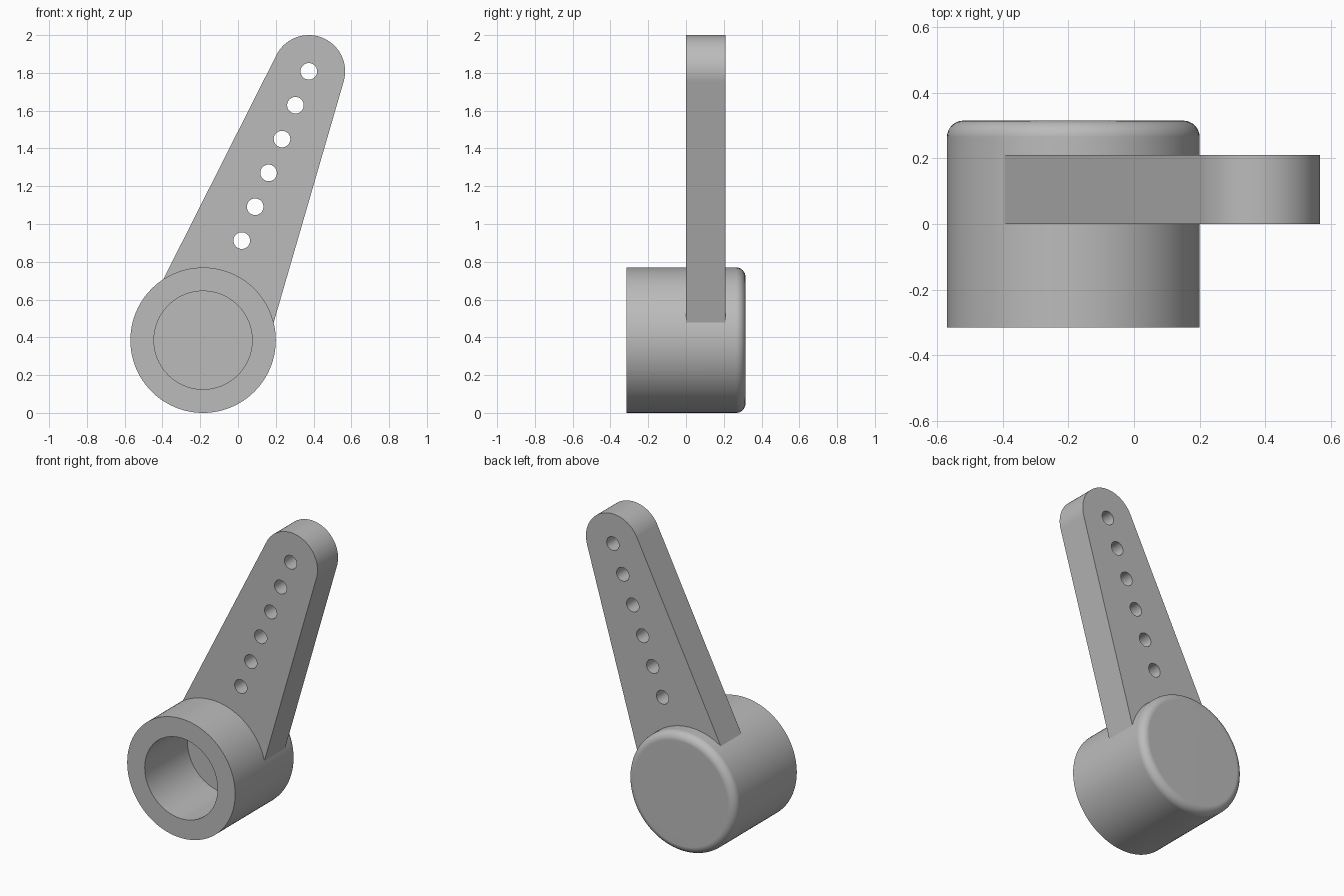
import bpy, bmesh, math
from mathutils import Vector, Matrix

if "Cube" in bpy.data.objects:
    bpy.data.objects.remove(bpy.data.objects["Cube"], do_unlink=True)

HUB = Vector((-0.185, 0, 0.385))
TIP = Vector((0.375, 0, 1.808))
HUB_R, BORE_R, FILLET = 0.385, 0.26, 0.05
FRONT, BACK, FLOOR = -0.315, 0.315, 0.12
ARM_FRONT, ARM_BACK = 0.0, 0.21
BASE_R, TIP_R = 0.333, 0.192

grey = bpy.data.materials.new("plain grey")
grey.use_nodes = True
grey.diffuse_color = (0.5, 0.5, 0.5, 1)
grey.node_tree.nodes["Principled BSDF"].inputs["Base Color"].default_value = (0.5, 0.5, 0.5, 1)


def make_object(name, bm):
    bmesh.ops.recalc_face_normals(bm, faces=bm.faces)
    mesh = bpy.data.meshes.new(name)
    bm.to_mesh(mesh)
    bm.free()
    obj = bpy.data.objects.new(name, mesh)
    mesh.materials.append(grey)
    bpy.context.collection.objects.link(obj)
    return obj


def add_prism(bm, outline, y0, y1):
    face = bm.faces.new([bm.verts.new((x, y0, z)) for x, z in outline])
    side = bmesh.ops.extrude_face_region(bm, geom=[face])["geom"]
    moved = [v for v in side if isinstance(v, bmesh.types.BMVert)]
    bmesh.ops.translate(bm, verts=moved, vec=(0, y1 - y0, 0))


def arc(centre, radius, start, end, steps):
    angles = [start + (end - start) * i / steps for i in range(steps + 1)]
    return [(centre.x + radius * math.cos(a), centre.z + radius * math.sin(a)) for a in angles]


def circle(centre, radius, steps):
    return arc(centre, radius, 0, math.tau, steps)[:-1]


def finish(obj):
    bpy.ops.object.select_all(action="DESELECT")
    obj.select_set(True)
    bpy.context.view_layer.objects.active = obj
    bpy.ops.object.shade_smooth_by_angle(angle=math.radians(30))
    weighted = obj.modifiers.new("Flat caps", "WEIGHTED_NORMAL")
    weighted.keep_sharp = True


# Hub: lathed cup with a blind bore at the front and a rounded back rim
profile = [(0, FLOOR), (BORE_R, FLOOR), (BORE_R, FRONT), (HUB_R, FRONT)]
for i in range(9):
    a = math.pi / 2 * i / 8
    profile.append((HUB_R - FILLET + FILLET * math.cos(a), BACK - FILLET + FILLET * math.sin(a)))
profile.append((0, BACK))
bm = bmesh.new()
points = [bm.verts.new(HUB + Vector((r, y, 0))) for r, y in profile]
edges = [bm.edges.new(pair) for pair in zip(points, points[1:])]
bmesh.ops.spin(bm, geom=points + edges, cent=HUB, axis=(0, 1, 0), angle=math.tau, steps=96)
bmesh.ops.remove_doubles(bm, verts=bm.verts, dist=0.0001)
finish(make_object("hub", bm))

# Arm: tapered bar whose sides are tangent to a base circle and the tip circle
span = TIP - HUB
heading = math.atan2(span.z, span.x)
spread = math.acos((BASE_R - TIP_R) / span.length)
outline = arc(TIP, TIP_R, heading - spread, heading + spread, 40)
outline += arc(HUB, BASE_R, heading + spread, heading + math.tau - spread, 48)
bm = bmesh.new()
add_prism(bm, outline, ARM_FRONT, ARM_BACK)
arm = make_object("arm", bm)

# Cutter: row of linkage holes, and the space taken by the hub
bm = bmesh.new()
first_hole = Vector((0.02, 0, 0.912))
for i in range(6):
    add_prism(bm, circle(first_hole.lerp(TIP, i / 5), 0.044, 32), -0.3, 0.5)
add_prism(bm, circle(HUB, 0.36, 96), -0.3, 0.5)
cutter = make_object("arm_cutter", bm)
cutter.hide_render = True
cutter.hide_viewport = True

cut = arm.modifiers.new("Holes and hub clearance", "BOOLEAN")
cut.operation = "DIFFERENCE"
cut.solver = "EXACT"
cut.object = cutter
bpy.context.view_layer.update()

# Bake the cut so the sharp edges are found on the final shape
baked = bpy.data.meshes.new_from_object(arm.evaluated_get(bpy.context.evaluated_depsgraph_get()))
arm.modifiers.clear()
arm.data = baked
bpy.data.objects.remove(cutter, do_unlink=True)
finish(arm)
